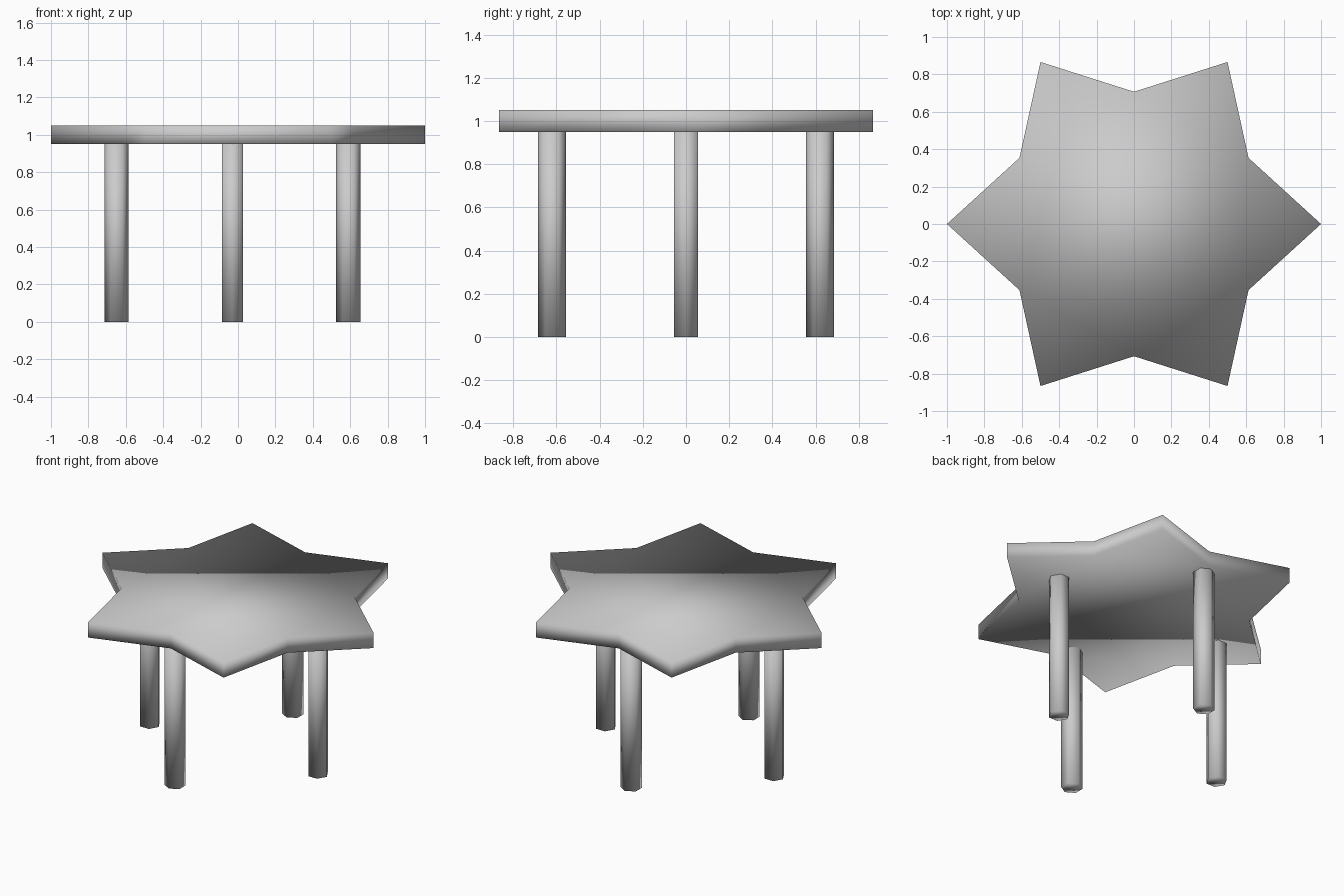
import bpy, bmesh
from math import cos, sin, pi

if "Cube" in bpy.data.objects:
    bpy.data.objects.remove(bpy.data.objects["Cube"])


def prism(name, outline, z0, z1):
    """Closed prism from a 2D outline, with smooth shading across all edges."""
    bm = bmesh.new()
    low = [bm.verts.new((x, y, z0)) for x, y in outline]
    high = [bm.verts.new((x, y, z1)) for x, y in outline]
    bm.faces.new(low[::-1])
    bm.faces.new(high)
    n = len(outline)
    for i in range(n):
        j = (i + 1) % n
        bm.faces.new((low[i], low[j], high[j], high[i]))
    for f in bm.faces:
        f.smooth = True
    mesh = bpy.data.meshes.new(name)
    bm.to_mesh(mesh)
    bm.free()
    obj = bpy.data.objects.new(name, mesh)
    bpy.context.collection.objects.link(obj)
    return obj


# Six-pointed star top
star = []
for i in range(12):
    r = 1.0 if i % 2 == 0 else 0.707
    star.append((r * cos(i * pi / 6), r * sin(i * pi / 6)))
prism("table_top", star, 0.95, 1.05)

# Four hexagonal legs, each with a corner pointing outward
LEG_R, RING_R, SHIFT_X = 0.065, 0.62, -0.03
for k, side in enumerate(("right", "back", "left", "front")):
    a = k * pi / 2
    cx, cy = SHIFT_X + RING_R * cos(a), RING_R * sin(a)
    hexagon = [(cx + LEG_R * cos(a + i * pi / 3), cy + LEG_R * sin(a + i * pi / 3))
               for i in range(6)]
    prism(side + "_leg", hexagon, 0.0, 0.95)
